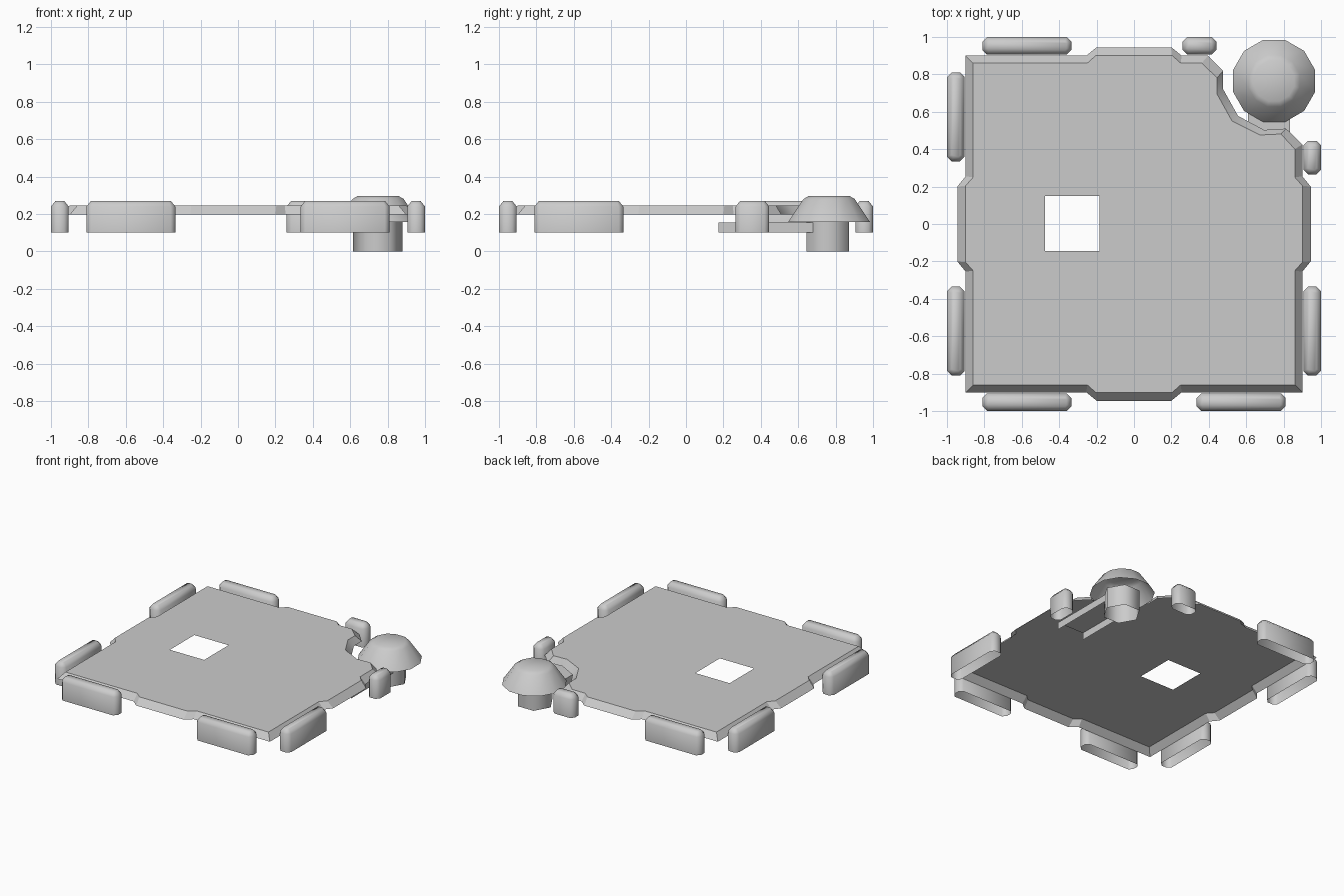
import bpy, bmesh
from math import pi, cos, sin

if "Cube" in bpy.data.objects:
    bpy.data.objects.remove(bpy.data.objects["Cube"])


def finish(name, bm, smooth=40):
    me = bpy.data.meshes.new(name)
    bm.to_mesh(me)
    bm.free()
    ob = bpy.data.objects.new(name, me)
    bpy.context.collection.objects.link(ob)
    if smooth:
        bpy.ops.object.select_all(action='DESELECT')
        ob.select_set(True)
        bpy.context.view_layer.objects.active = ob
        bpy.ops.object.shade_smooth_by_angle(angle=smooth * pi / 180)
    return ob


def ring(bm, pts, z):
    return [bm.verts.new((x, y, z)) for x, y in pts]


def bridge(bm, low, high):
    n = len(low)
    for i in range(n):
        j = (i + 1) % n
        bm.faces.new((low[i], low[j], high[j], high[i]))


def loft(name, levels, cap=True, smooth=40):
    """Open-bottomed shell through (outline, z) levels, counter-clockwise."""
    bm = bmesh.new()
    rings = [ring(bm, p, z) for p, z in levels]
    for a, b in zip(rings, rings[1:]):
        bridge(bm, a, b)
    if cap:
        bm.faces.new(rings[-1])
    return finish(name, bm, smooth)


def ngon(cx, cy, r, n, start=0.0):
    return [(cx + r * cos(start + 2 * pi * i / n),
             cy + r * sin(start + 2 * pi * i / n)) for i in range(n)]


def turn(p, k):
    for _ in range(k):
        p = (-p[1], p[0])
    return p


# Board: thin sheet with sloped rim, one tab per side, a corner notch and a hole
side_out = [(-.9, -.9), (-.255, -.9), (-.2, -.945), (.2, -.945), (.255, -.9)]
side_in = [(-.86, -.86), (-.25, -.86), (-.205, -.9), (.205, -.9), (.25, -.86)]
notch_out = [(.9, .425), (.813, .51), (.695, .503), (.556, .578),
             (.476, .722), (.476, .818), (.396, .9)]
notch_in = [(.86, .40), (.786, .481), (.674, .476), (.524, .551),
            (.444, .695), (.444, .782), (.362, .86)]
outer, inner = [], []
for k in range(4):
    o = [turn(p, k) for p in side_out]
    i = [turn(p, k) for p in side_in]
    if k == 2:
        o[:1], i[:1] = notch_out, notch_in
    outer += o
    inner += i
bm = bmesh.new()
lo, hi = ring(bm, outer, .197), ring(bm, inner, .245)
bridge(bm, lo, hi)
hole = ring(bm, [(-.475, -.145), (-.185, -.145), (-.185, .15), (-.475, .15)], .245)
edges = [bm.edges.get((hi[i], hi[i - 1])) for i in range(len(hi))]
edges += [bm.edges.new((hole[i], hole[i - 1])) for i in range(4)]
bmesh.ops.triangle_fill(bm, use_beauty=True, use_dissolve=False,
                        edges=edges, normal=(0, 0, 1))
for f in bm.faces:
    f.normal_update()
    if f.normal.z < 0:
        f.normal_flip()
finish("board", bm, 30)


# Edge bumpers
def bumper_outline(x0, x1, y0, y1, inset, c):
    x0, x1, y0, y1 = x0 + inset, x1 - inset, y0 + inset, y1 - inset
    return [(x0 + c, y0), (x1 - c, y0), (x1, y0 + c), (x1, y1 - c),
            (x1 - c, y1), (x0 + c, y1), (x0, y1 - c), (x0, y0 + c)]


# (quarter turn, start and end along the side)
for n, (k, a, b) in enumerate([
        (0, -.81, -.335), (0, .335, .81),
        (1, -.81, -.335), (1, .265, .445),
        (2, -.44, -.26), (2, .335, .81),
        (3, -.81, -.335), (3, .335, .81)]):
    box = (a, b, -1.0, -.905)
    levels = [(bumper_outline(*box, i, c), z) for i, c, z in
              ((0, .025, .1), (0, .025, .24), (.024, .01, .27))]
    levels = [([turn(p, k) for p in pts], z) for pts, z in levels]
    loft(f"bumper_{n + 1}", levels, smooth=60)

# Corner post with faceted cap
loft("post", [(ngon(.748, .758, .132, 6), 0), (ngon(.748, .758, .132, 6), .16)],
     cap=False, smooth=65)
loft("post_cap", [(ngon(.749, .765, r, 12, pi / 12), z) for r, z in
                  ((.227, .157), (.142, .28), (.112, .297))], smooth=35)

# Channel under the board leading to the post
bm = bmesh.new()
profile = [(.61, .1), (.61, .155), (.835, .155), (.835, .1)]
front, back = [[bm.verts.new((x, y, z)) for x, z in profile] for y in (.175, .68)]
for i in range(3):
    bm.faces.new((front[i], front[i + 1], back[i + 1], back[i]))
finish("post_channel", bm, 0)
